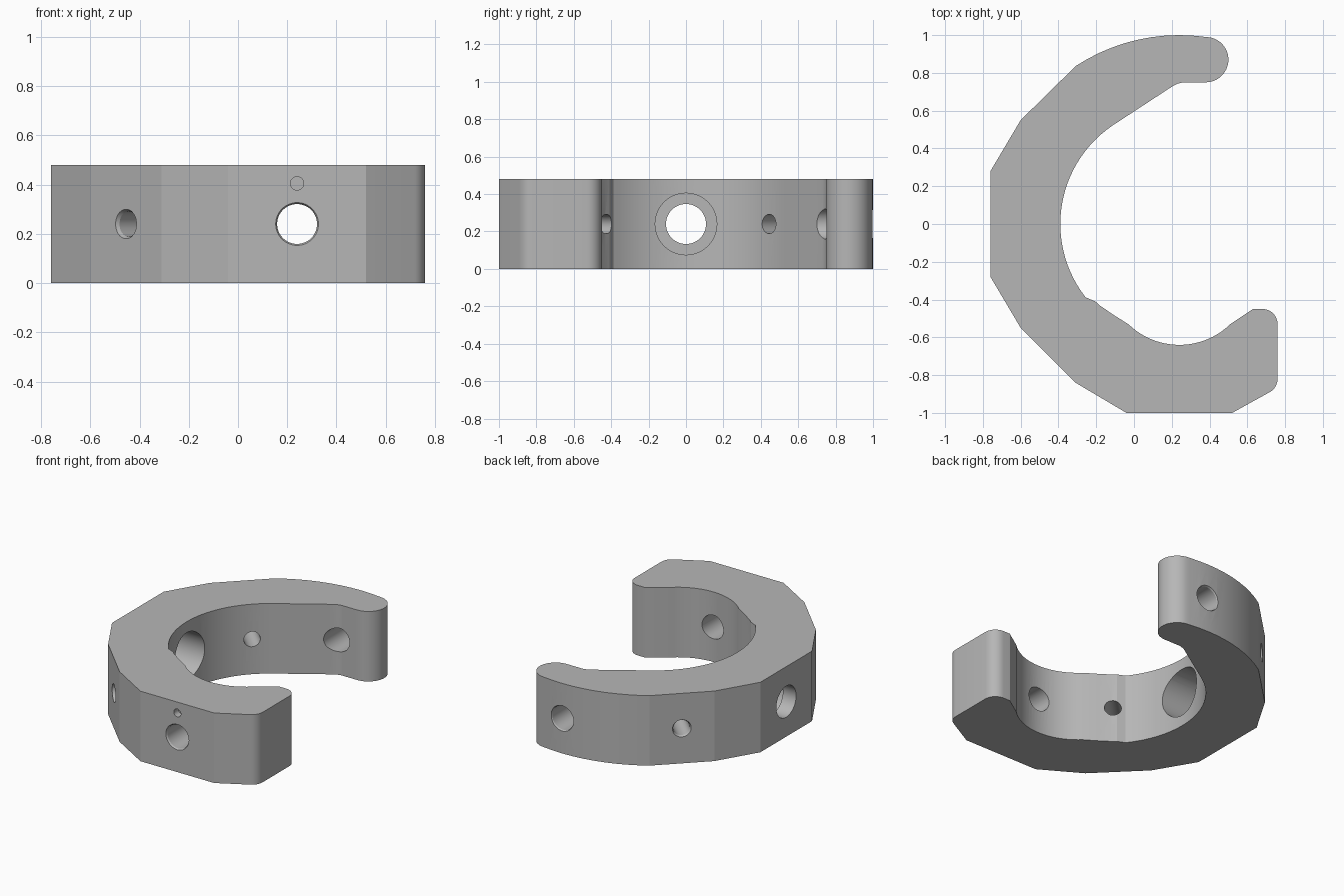
import bpy
import bmesh
from math import sin, cos, pi, radians
from mathutils import Vector, Matrix

if "Cube" in bpy.data.objects:
    bpy.data.objects.remove(bpy.data.objects["Cube"], do_unlink=True)

HEIGHT = 0.48
MID = HEIGHT / 2
CX = 0.24            # the ring's centre lies off the origin

metal = bpy.data.materials.new("plain grey metal")
metal.use_nodes = True
grey = (0.47, 0.47, 0.47, 1)
metal.diffuse_color = grey
metal.node_tree.nodes["Principled BSDF"].inputs["Base Color"].default_value = grey


def arc(cx, cy, r, start, end, steps):
    """Points along a circular arc, angles in degrees."""
    angles = [radians(start + (end - start) * i / steps) for i in range(steps + 1)]
    return [(cx + r * cos(a), cy + r * sin(a)) for a in angles]


def make_object(name, bm):
    bmesh.ops.recalc_face_normals(bm, faces=bm.faces[:])
    mesh = bpy.data.meshes.new(name)
    bm.to_mesh(mesh)
    bm.free()
    mesh.materials.append(metal)
    obj = bpy.data.objects.new(name, mesh)
    bpy.context.collection.objects.link(obj)
    return obj


# Open ring outline, counter-clockwise
outline = [(-0.76, 0.28), (-0.76, -0.28), (-0.6, -0.55), (-0.31, -0.84),
           (-0.04, -1), (0.52, -1)]
outline += arc(0.68, -0.82, 0.08, -60, 0, 6)              # short arm, outer corner
outline += arc(0.68, -0.53, 0.08, 0, 90, 9)               # short arm, tip
outline += [(0.63, -0.45)]
outline += arc(CX, -0.254, 0.386, -46, -134, 22)          # lower scoop
outline += [(-0.11, -0.48), (-0.18, -0.432), (-0.205, -0.41)]
outline += arc(CX, 0, 0.63, 218, 124, 26)                 # main bore
outline += [(0.19, 0.72), (0.21, 0.733), (0.235, 0.744), (0.26, 0.75)]
outline += arc(0.38, 0.87, 0.12, -90, 78, 18)             # long arm, round tip
outline += arc(CX, 0, 1, 82, 123.3, 10)                   # rounded outer back
outline += [(-0.6, 0.55)]

bm = bmesh.new()
base = bm.faces.new([bm.verts.new((x, y, 0)) for x, y in outline])
top = bmesh.ops.extrude_face_region(bm, geom=[base], use_keep_orig=True)["geom"]
bmesh.ops.translate(bm, vec=(0, 0, HEIGHT),
                    verts=[v for v in top if isinstance(v, bmesh.types.BMVert)])
ring = make_object("open_ring_body", bm)


def drill(name, profile, angle, z=MID, sides=48):
    """Stepped round cutter along a radius; profile is (radius, distance)."""
    bm = bmesh.new()
    rows = [[bm.verts.new((r * cos(2 * pi * i / sides), r * sin(2 * pi * i / sides), d))
             for i in range(sides)] for r, d in profile]
    for a, b in zip(rows, rows[1:]):
        for i in range(sides):
            j = (i + 1) % sides
            bm.faces.new((a[i], a[j], b[j], b[i]))
    bm.faces.new(rows[0][::-1])
    bm.faces.new(rows[-1])
    way = Vector((cos(radians(angle)), sin(radians(angle)), 0))
    turn = way.to_track_quat("Z", "Y").to_matrix().to_4x4()
    bm.transform(Matrix.Translation((CX, 0, z)) @ turn)
    cutter = make_object(name, bm)
    cutter.hide_render = True
    bpy.context.view_layer.objects.active = ring
    cut = ring.modifiers.new(name, "BOOLEAN")
    cut.operation = "DIFFERENCE"
    cut.solver = "EXACT"
    cut.object = cutter
    bpy.ops.object.modifier_apply(modifier=cut.name)
    bpy.data.objects.remove(cutter, do_unlink=True)


# Front and back holes with a fine chamfer
for name, angle in (("front_hole", -90), ("back_hole", 90)):
    drill(name, [(0.081, 0.4), (0.081, 0.99), (0.087, 1), (0.087, 1.1)], angle)

# Diagonal holes with a wider chamfer
for name, angle in (("front_diagonal_hole", 225), ("back_diagonal_hole", 135)):
    drill(name, [(0.052, 0.4), (0.052, 0.968), (0.06, 0.983), (0.06, 1.1)], angle)

# Large side hole, widened from the inside
drill("side_hole", [(0.165, 0.3), (0.165, 0.9), (0.107, 0.9), (0.107, 1.1)], 180)

# Small marker dimple above the front hole
drill("marker_dimple", [(0.027, 0.95), (0.027, 1.1)], -90, z=0.405)

bpy.ops.object.select_all(action="DESELECT")
ring.select_set(True)
bpy.context.view_layer.objects.active = ring
bpy.ops.object.shade_smooth_by_angle(angle=radians(12))
